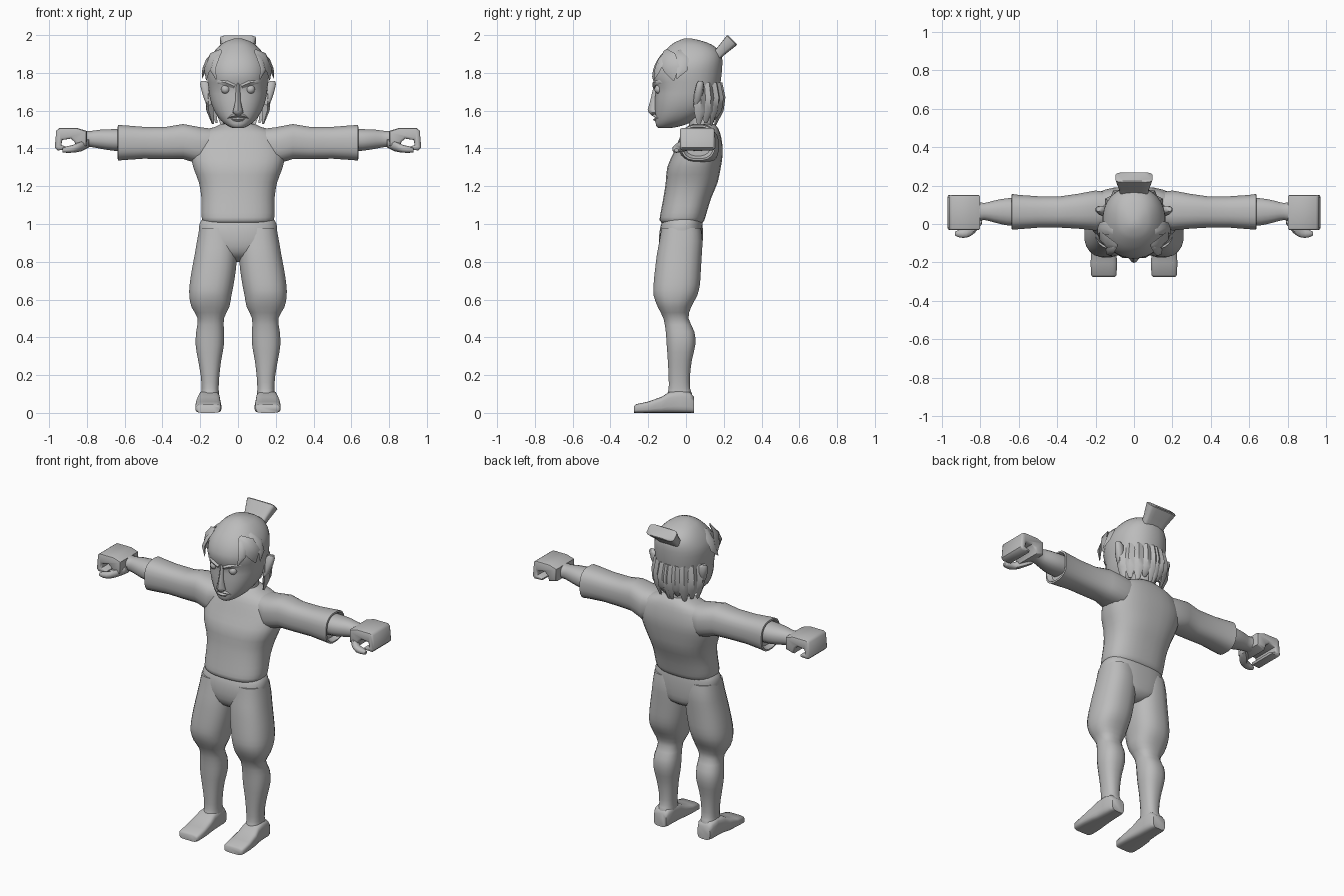
import bpy, bmesh, math
from mathutils import Vector

grey = bpy.data.materials.new("plain grey")
grey.diffuse_color = (0.5, 0.5, 0.5, 1)


def finish(name, bm, mirror=False, angle=45):
    bmesh.ops.recalc_face_normals(bm, faces=bm.faces)
    me = bpy.data.meshes.new(name)
    bm.to_mesh(me)
    bm.free()
    ob = bpy.data.objects.new(name, me)
    bpy.context.collection.objects.link(ob)
    me.materials.append(grey)
    bpy.ops.object.select_all(action='DESELECT')
    ob.select_set(True)
    bpy.context.view_layer.objects.active = ob
    bpy.ops.object.shade_smooth_by_angle(angle=math.radians(angle))
    if mirror:
        ob.modifiers.new("Mirror", 'MIRROR').use_mirror_merge = False
    return ob


def smooth_rows(rows, k):
    # Catmull-Rom between the given sections
    out = []
    for i in range(len(rows) - 1):
        p0, p1, p2 = rows[max(i - 1, 0)], rows[i], rows[i + 1]
        p3 = rows[min(i + 2, len(rows) - 1)]
        for s in range(k):
            t = s / k
            out.append([0.5 * (2 * b + (c - a) * t + (2 * a - 5 * b + 4 * c - d) * t * t
                               + (3 * b - a - 3 * c + d) * t ** 3)
                        for a, b, c, d in zip(p0, p1, p2, p3)])
    return out + [list(rows[-1])]


def loft(name, axis, rows, n=20, e=2.3, k=2, mirror=False, angle=45):
    """rows: (position on axis, u min, u max, v min, v max)"""
    bm = bmesh.new()
    rings = []
    for t, u0, u1, v0, v1 in smooth_rows(rows, k):
        ring = []
        for i in range(n):
            a = 2 * math.pi * (i + 0.5) / n
            c, s = math.cos(a), math.sin(a)
            u = (u0 + u1) / 2 + (u1 - u0) / 2 * math.copysign(abs(c) ** (2 / e), c)
            v = (v0 + v1) / 2 + (v1 - v0) / 2 * math.copysign(abs(s) ** (2 / e), s)
            p = {'x': (t, u, v), 'y': (u, t, v), 'z': (u, v, t)}[axis]
            ring.append(bm.verts.new(p))
        rings.append(ring)
    for a, b in zip(rings, rings[1:]):
        for i in range(n):
            j = (i + 1) % n
            bm.faces.new((a[i], a[j], b[j], b[i]))
    bm.faces.new(rings[0])
    bm.faces.new(rings[-1])
    return finish(name, bm, mirror, angle)


def prism(name, pts, lo, hi, bevel, mirror=False, taper=1.0):
    # profile in (x, z) extruded along y
    bm = bmesh.new()
    f = bm.faces.new([bm.verts.new((x, lo, z)) for x, z in pts])
    r = bmesh.ops.extrude_face_region(bm, geom=[f])
    vs = [g for g in r['geom'] if isinstance(g, bmesh.types.BMVert)]
    bmesh.ops.translate(bm, verts=vs, vec=(0, hi - lo, 0))
    ends = [ed for ed in bm.edges if abs(ed.verts[0].co.y - ed.verts[1].co.y) < 1e-5]
    bmesh.ops.bevel(bm, geom=ends, offset=bevel, segments=2, affect='EDGES', profile=0.5)
    return finish(name, bm, mirror)


def lock(name, pts, widths, thick, out, mirror=True):
    # pointed hair strand: diamond section along a path, flat across direction 'out'
    bm = bmesh.new()
    out = Vector(out).normalized()
    rings = []
    pts = [Vector(p) for p in pts]
    for i, p in enumerate(pts):
        d = pts[min(i + 1, len(pts) - 1)] - pts[max(i - 1, 0)]
        side = d.cross(out).normalized()
        w, h = widths[i], thick * widths[i] / max(widths)
        rings.append([bm.verts.new(p + q) for q in
                      (side * w, out * h, -side * w, -out * h)])
    for a, b in zip(rings, rings[1:]):
        for i in range(4):
            bm.faces.new((a[i], a[(i + 1) % 4], b[(i + 1) % 4], b[i]))
    bm.faces.new(rings[0])
    bm.faces.new(rings[-1])
    return finish(name, bm, mirror, 60)


# Shirt body
loft("shirt", 'z', [
    (1.005, -.175, .175, -.125, .085), (1.02, -.19, .19, -.14, .098),
    (1.06, -.195, .195, -.135, .11), (1.14, -.195, .195, -.12, .135),
    (1.22, -.208, .208, -.108, .168), (1.30, -.238, .238, -.10, .185),
    (1.37, -.25, .25, -.07, .195), (1.43, -.235, .235, -.045, .192),
    (1.485, -.20, .20, -.02, .18), (1.515, -.12, .12, .01, .165),
    (1.53, -.09, .09, .03, .15)], n=28, e=2.5)

# Sleeves with open cuffs
loft("sleeve", 'x', [
    (.10, .0, .16, 1.36, 1.50), (.20, -.035, .175, 1.315, 1.513),
    (.29, -.025, .158, 1.343, 1.53), (.38, -.02, .145, 1.343, 1.515),
    (.50, -.02, .145, 1.345, 1.515), (.60, -.028, .152, 1.338, 1.523),
    (.635, -.03, .157, 1.335, 1.525), (.637, -.02, .147, 1.345, 1.515),
    (.61, -.005, .132, 1.36, 1.50)], e=2.6, k=1, mirror=True)

# Forearm, fist and thumb
loft("forearm", 'x', [
    (.58, -.01, .135, 1.385, 1.505), (.66, -.008, .135, 1.387, 1.503),
    (.73, .008, .122, 1.398, 1.50), (.78, .02, .11, 1.407, 1.493),
    (.83, .01, .12, 1.41, 1.495)], n=16, mirror=True)
prism("fist", [(.80, 1.415), (.80, 1.492), (.85, 1.508), (.945, 1.508), (.962, 1.495),
               (.97, 1.405), (.955, 1.39), (.905, 1.392), (.90, 1.405), (.935, 1.418),
               (.93, 1.445), (.885, 1.452), (.865, 1.435), (.855, 1.40)],
      -.032, .152, .012, mirror=True)
loft("thumb", 'x', [
    (.79, .0, .06, 1.405, 1.45), (.83, -.05, .03, 1.385, 1.44),
    (.87, -.072, -.02, 1.378, 1.42), (.91, -.07, -.03, 1.377, 1.41),
    (.93, -.06, -.04, 1.38, 1.40)], n=10, mirror=True)

# Pelvis and legs
loft("pelvis", 'z', [
    (.80, -.02, .02, -.06, .03), (.83, -.13, .13, -.115, .075),
    (.88, -.20, .20, -.14, .087), (.95, -.208, .208, -.142, .09),
    (1.0, -.205, .205, -.132, .088), (1.025, -.19, .19, -.12, .085)], n=28, e=2.5)
loft("leg", 'z', [
    (.05, .10, .205, -.11, .035), (.10, .10, .196, -.10, .033),
    (.13, .102, .193, -.092, .022), (.20, .098, .198, -.093, .022),
    (.28, .088, .212, -.097, .032), (.36, .074, .225, -.103, .05),
    (.43, .073, .222, -.108, .045), (.50, .074, .214, -.12, .014),
    (.56, .045, .247, -.15, .028), (.62, .034, .259, -.172, .06),
    (.68, .022, .257, -.173, .075), (.76, .010, .245, -.165, .08),
    (.84, .004, .23, -.155, .085), (.91, .004, .218, -.142, .088),
    (.98, .02, .205, -.13, .08)], e=2.4, mirror=True)
loft("foot", 'y', [
    (-.275, .098, .215, .0, .036), (-.265, .09, .224, .0, .046),
    (-.20, .088, .226, .0, .06), (-.13, .092, .222, .0, .085),
    (-.09, .095, .213, .0, .11), (-.03, .098, .208, .0, .12),
    (.02, .10, .206, .0, .11), (.042, .11, .196, .0, .085)],
    e=4, k=1, mirror=True, angle=50)

# Neck and head
loft("neck", 'z', [(1.47, -.09, .09, .01, .16), (1.53, -.075, .075, .015, .145),
                   (1.64, -.075, .075, .0, .145)], n=16)
loft("head", 'z', [
    (1.508, -.028, .028, -.145, -.08), (1.52, -.055, .055, -.158, -.02),
    (1.55, -.093, .093, -.162, .05), (1.60, -.127, .127, -.165, .12),
    (1.66, -.148, .148, -.165, .16), (1.72, -.157, .157, -.163, .178),
    (1.78, -.164, .164, -.180, .188), (1.84, -.162, .162, -.167, .193),
    (1.89, -.142, .142, -.138, .19), (1.93, -.113, .113, -.10, .165),
    (1.962, -.075, .075, -.06, .11), (1.982, -.02, .02, -.01, .03)], n=28, e=2.25)

# Face: nose, brows, eyes, mouth, ears
loft("nose", 'z', [(1.572, -.012, .012, -.178, -.15), (1.59, -.03, .03, -.198, -.14),
                   (1.605, -.026, .026, -.203, -.14), (1.65, -.015, .015, -.19, -.14),
                   (1.71, -.012, .012, -.176, -.14), (1.75, -.012, .012, -.17, -.14)],
     n=10, e=1.7, k=1)
lock("brow", [(.018, -.168, 1.728), (.06, -.163, 1.747), (.105, -.135, 1.755),
              (.13, -.10, 1.74)], [.012, .016, .013, .004], .014, (0, -1, 0))
bm = bmesh.new()
bmesh.ops.create_uvsphere(bm, u_segments=14, v_segments=10, radius=.024)
bmesh.ops.translate(bm, verts=bm.verts, vec=(.066, -.143, 1.713))
finish("eye", bm, True)
lock("upper_lip", [(0, -.168, 1.575), (.03, -.163, 1.572), (.055, -.147, 1.56)],
     [.009, .009, .002], .013, (0, -1, 0))
lock("lower_lip", [(0, -.164, 1.553), (.025, -.16, 1.553), (.045, -.148, 1.56)],
     [.010, .008, .002], .011, (0, -1, 0))
loft("ear", 'z', [(1.63, .14, .16, .04, .065), (1.655, .135, .178, .04, .08),
                  (1.70, .14, .193, .045, .092), (1.74, .145, .202, .055, .095),
                  (1.757, .17, .197, .065, .09)], n=10, k=1, mirror=True)

# Fringe locks over the temples
lock("fringe_lock", [(.09, -.11, 1.92), (.135, -.10, 1.88), (.165, -.075, 1.82),
                     (.168, -.065, 1.76)], [.012, .05, .045, .004], .018, (1, -.4, .2))
lock("front_lock", [(.095, -.11, 1.91), (.12, -.13, 1.87), (.133, -.15, 1.82),
                    (.115, -.168, 1.765)], [.012, .025, .022, .003], .014, (1, -1, 0))
lock("side_lock", [(.11, -.04, 1.92), (.155, -.02, 1.87), (.178, -.02, 1.82),
                   (.19, -.05, 1.77)], [.015, .035, .028, .003], .014, (1, 0, .2))

# Nape hair: a row of pointed strands round the back of the head
for i, (deg, tip) in enumerate([(12, 1.53), (32, 1.535), (52, 1.52), (70, 1.55), (86, 1.525)]):
    a = math.radians(deg)
    c, s = math.cos(a), math.sin(a)
    lock(f"nape_strand_{i + 1}",
         [(.148 * c, .045 + .135 * s, 1.75), (.155 * c, .045 + .142 * s, 1.67),
          (.152 * c, .045 + .135 * s, 1.60), (.135 * c, .045 + .11 * s, tip)],
         [.02, .036, .032, .010], .022, (c, s, 0))

# Topknot: flared block leaning back
knot = loft("topknot", 'z', [(-.03, -.07, .07, -.025, .025), (.02, -.078, .078, -.028, .028),
                             (.035, -.082, .082, -.03, .03), (.095, -.097, .097, -.037, .037),
                             (.10, -.09, .09, -.033, .033)], n=16, e=5, k=1)
knot.location = (0, .175, 1.905)
knot.rotation_euler = (math.radians(-45), 0, 0)
